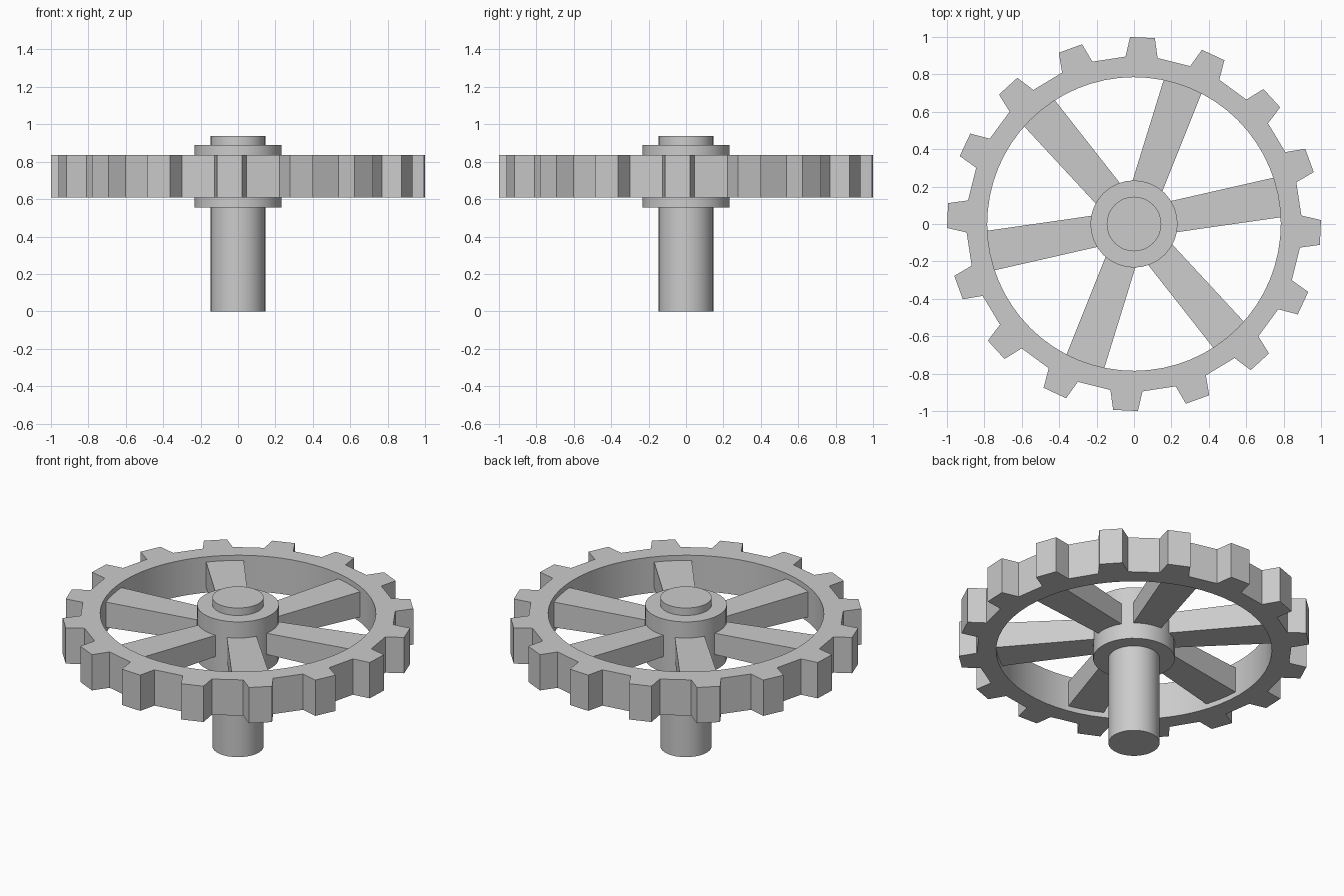
import bpy
import bmesh
from math import sin, cos, radians, pi

if "Cube" in bpy.data.objects:
    bpy.data.objects.remove(bpy.data.objects["Cube"])

def polar(r, deg, z):
    return (r * cos(radians(deg)), r * sin(radians(deg)), z)

def finish(name, bm):
    bmesh.ops.recalc_face_normals(bm, faces=bm.faces[:])
    mesh = bpy.data.meshes.new(name)
    bm.to_mesh(mesh)
    bm.free()
    ob = bpy.data.objects.new(name, mesh)
    bpy.context.collection.objects.link(ob)
    bpy.ops.object.select_all(action='DESELECT')
    ob.select_set(True)
    bpy.context.view_layer.objects.active = ob
    bpy.ops.object.shade_smooth_by_angle(angle=radians(30))
    return ob

def cylinder(name, r, z0, z1, sides=32):
    bm = bmesh.new()
    bmesh.ops.create_cone(bm, cap_ends=True, segments=sides, radius1=r, radius2=r, depth=z1 - z0)
    bmesh.ops.translate(bm, verts=bm.verts[:], vec=(0, 0, (z0 + z1) / 2))
    return finish(name, bm)

# Toothed rim: 16 tapered teeth outside, round hole inside
TEETH, PHASE = 16, -2.6
Z0, Z1, INNER = 0.61, 0.835, 0.785
pitch = 360 / TEETH
bm = bmesh.new()
columns = []
for i in range(TEETH):
    a = PHASE + i * pitch
    # (tooth profile offset, outer radius, matching inner offset)
    for off, r, inner_off in ((-5.5, 0.896, -8.4), (-3.8, 1.0, -2.8),
                              (3.8, 1.0, 2.8), (5.5, 0.896, 8.4)):
        columns.append([bm.verts.new(polar(r, a + off, Z0)),
                        bm.verts.new(polar(r, a + off, Z1)),
                        bm.verts.new(polar(INNER, a + inner_off, Z1)),
                        bm.verts.new(polar(INNER, a + inner_off, Z0))])
for c, d in zip(columns, columns[1:] + columns[:1]):
    for k in range(4):
        m = (k + 1) % 4
        bm.faces.new((c[k], d[k], d[m], c[m]))
finish("gear_rim", bm)

# Six spokes, slightly wider towards the rim
def spoke(name, angle):
    bm = bmesh.new()
    ends = []
    for x, w, h in ((0.15, 0.082, 0.065), (0.79, 0.108, 0.08)):
        ring = []
        for sy, sz in ((-1, -1), (1, -1), (1, 1), (-1, 1)):
            y, t = sy * w, radians(angle)
            ring.append(bm.verts.new((x * cos(t) - y * sin(t),
                                      x * sin(t) + y * cos(t), 0.722 + sz * h)))
        ends.append(ring)
    a, b = ends
    bm.faces.new(a)
    bm.faces.new(b)
    for k in range(4):
        m = (k + 1) % 4
        bm.faces.new((a[k], b[k], b[m], a[m]))
    finish(name, bm)

for i in range(6):
    spoke(f"spoke_{i + 1}", 10.5 + 60 * i)

# Hub and axle
cylinder("hub", 0.233, 0.555, 0.89)
cylinder("axle", 0.146, 0.0, 0.937)
